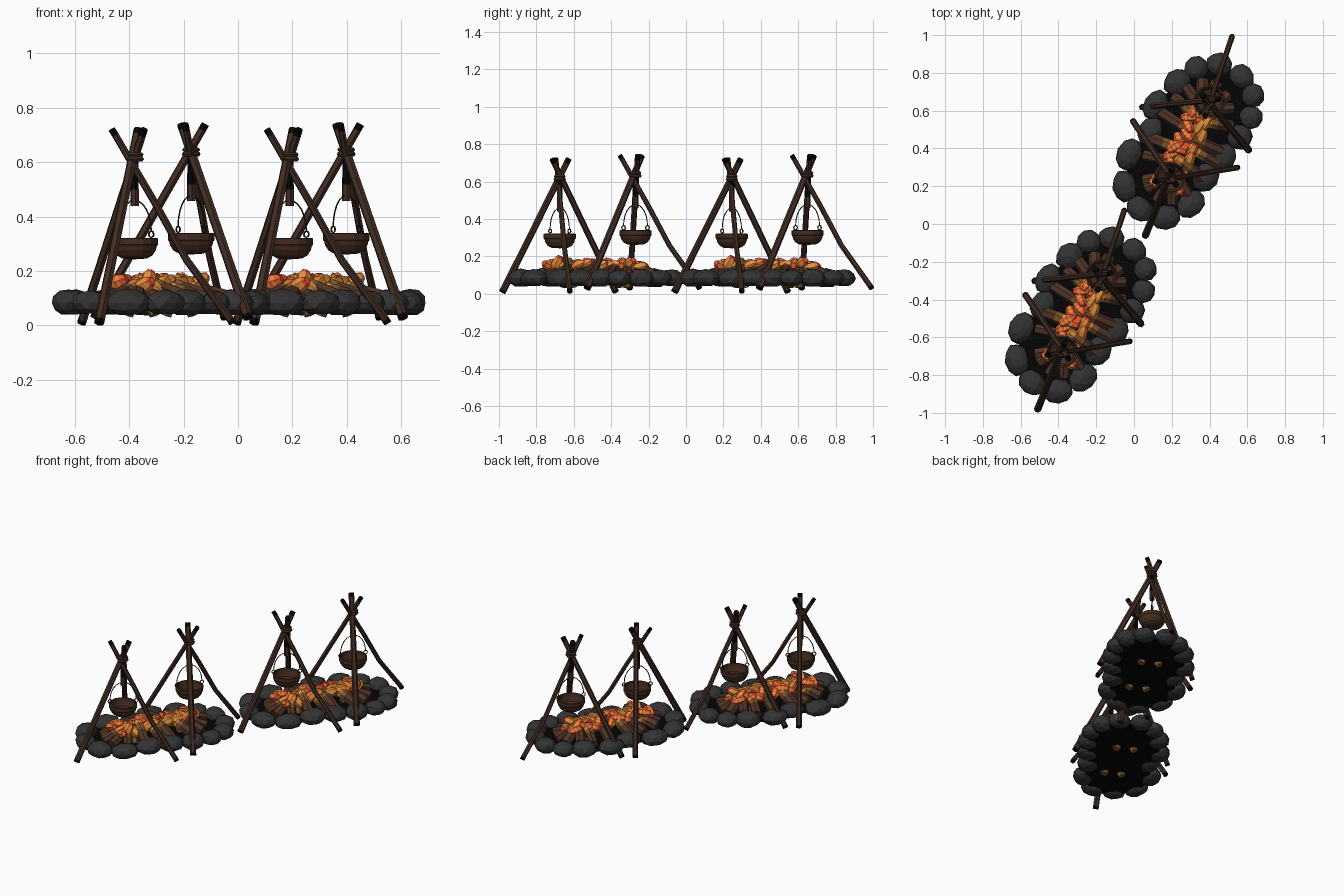
import bpy, bmesh, math, random
from mathutils import Vector, Matrix

if "Cube" in bpy.data.objects:
    bpy.data.objects.remove(bpy.data.objects["Cube"])

random.seed(4)
OFFSET = Vector((-0.57, -0.92, 0))   # second campfire is a copy of the first


def mat(name, rgb):
    m = bpy.data.materials.new(name)
    m.diffuse_color = (*rgb, 1)
    m.use_nodes = True
    m.node_tree.nodes["Principled BSDF"].inputs["Base Color"].default_value = m.diffuse_color
    return m


STONE = mat("dark stone", (0.033, 0.033, 0.034))
WOOD = mat("dark wood", (0.052, 0.025, 0.016))
LOG = mat("log brown", (0.08, 0.034, 0.019))
CHAR = mat("charcoal", (0.0015, 0.0015, 0.0015))
IRON = mat("rusty iron", (0.058, 0.025, 0.014))
WIRE = mat("dark wire", (0.02, 0.012, 0.008))
TAN = mat("scorched wood", (0.2, 0.09, 0.025))
ORANGE = mat("glowing orange", (0.88, 0.3, 0.05))
RED = mat("ember red", (0.85, 0.1, 0.035))


def finish(name, bm, mats):
    """Make the object and its copy in the second campfire."""
    bmesh.ops.recalc_face_normals(bm, faces=bm.faces)
    me = bpy.data.meshes.new(name)
    bm.to_mesh(me)
    bm.free()
    for m in mats:
        me.materials.append(m)
    for i in range(2):
        ob = bpy.data.objects.new(f"{name}_{i + 1}", me)
        ob.location = OFFSET * i
        bpy.context.collection.objects.link(ob)


def tube(bm, pts, radii, sides=6, rule=lambda seg, side: 0, closed=False):
    """Sweep a polygon along points; rule gives the material of each face."""
    pts = [Vector(p) for p in pts]
    n = len(pts)
    rings = []
    for i, p in enumerate(pts):
        if closed:
            t = pts[(i + 1) % n] - pts[i - 1]
        else:
            t = pts[min(i + 1, n - 1)] - pts[max(i - 1, 0)]
        t.normalize()
        ref = Vector((0.31, 0.95, 0)) if abs(t.z) > 0.6 else Vector((0, 0, 1))
        u = t.cross(ref).normalized()
        v = t.cross(u)
        r = radii[i] if isinstance(radii, (list, tuple)) else radii
        rings.append([bm.verts.new(p + r * (math.cos(a) * u + math.sin(a) * v))
                      for a in (2 * math.pi * k / sides for k in range(sides))])
    for i in range(n if closed else n - 1):
        a, b = rings[i], rings[(i + 1) % n]
        for k in range(sides):
            f = bm.faces.new((a[k], a[(k + 1) % sides], b[(k + 1) % sides], b[k]))
            f.material_index = rule(i, k)
    if not closed:
        bm.faces.new(rings[0]).material_index = rule(0, 0)
        bm.faces.new(rings[-1]).material_index = rule(n - 2, 0)


def circle(c, r, n):
    return [Vector(c) + Vector((r * math.cos(2 * math.pi * k / n),
                                r * math.sin(2 * math.pi * k / n), 0)) for k in range(n)]


# ring of stones
RING = [(.33, .825), (.45, .845), (.57, .78), (.63, .68), (.62, .565), (.56, .46),
        (.47, .355), (.38, .25), (.30, .105), (.165, .035), (.03, .08), (-.05, .20),
        (-.025, .37), (.085, .49), (.115, .63), (.23, .75)]
bm = bmesh.new()
for i, (x, y) in enumerate(RING):
    px, py = RING[i - 1]
    qx, qy = RING[(i + 1) % len(RING)]
    ang = math.atan2(qy - py, qx - px)
    half = (math.dist((x, y), (px, py)) + math.dist((x, y), (qx, qy))) / 4
    size = Vector((half * 1.08, random.uniform(.06, .07), random.uniform(.046, .054)))
    vs = bmesh.ops.create_icosphere(bm, subdivisions=2, radius=1)["verts"]
    for v in vs:
        v.co *= random.uniform(0.96, 1.05)
        v.co.z = max(v.co.z, -0.85)
    bmesh.ops.transform(bm, verts=vs, matrix=Matrix.Translation((x, y, .083))
                        @ Matrix.Rotation(ang, 4, 'Z') @ Matrix.Diagonal(size).to_4x4())
finish("ring_stones", bm, [STONE])

# ash bed inside the stones
bm = bmesh.new()
bed = bm.faces.new([bm.verts.new((x, y, .056)) for x, y in RING])
up = bmesh.ops.extrude_face_region(bm, geom=[bed])["geom"]
bmesh.ops.translate(bm, vec=(0, 0, .015), verts=[v for v in up if isinstance(v, bmesh.types.BMVert)])
finish("ash_bed", bm, [CHAR])

# logs leaning on the spine of the fire, glowing at their inner ends
C = Vector((0.285, 0.435, 0))
L = Vector((math.cos(math.radians(64)), math.sin(math.radians(64)), 0))
S = Vector((-L.y, L.x, 0))
bm = bmesh.new()
for i in range(18):
    a = 2 * math.pi * (i + random.uniform(-.25, .25)) / 18
    out = C + L * .35 * math.cos(a) + S * .205 * math.sin(a)
    inn = C + L * .24 * math.cos(a) - S * .02 * math.sin(a)
    out.z = random.uniform(.085, .10)
    inn.z = random.uniform(.135, .175)
    if abs(math.cos(a)) > .85:
        inn = C + L * .19 * math.cos(a) + Vector((0, 0, inn.z))
    r = random.uniform(.029, .036)
    zones = (0, 1, 2, 3) if i % 2 else (0, 0, 1, 2)
    tube(bm, [out.lerp(inn, t) for t in (0, .42, .58, .85, 1)], [r, r, r * .95, r * .9, r * .75], 7,
         lambda s, k, z=zones: z[s])
# steep tent logs stuck down through the bed
for s in (-1, 1):
    for w in (-1, 1):
        p = C + L * (.16 * s) + S * (.06 * w)
        tube(bm, [p + Vector((0, 0, .04)), p - S * (.04 * w) + Vector((0, 0, .13)),
                  p - S * (.07 * w) + Vector((0, 0, .185))], [.026, .026, .021], 6,
             lambda seg, k: 1 + seg)
finish("fire_logs", bm, [LOG, TAN, ORANGE, RED])

# glowing embers heaped along the spine, banded orange and red
bm = bmesh.new()
for i in range(26):
    t = -1 + 2 * i / 25
    p = (C + L * .27 * t + S * (random.uniform(.015, .06) * (-1) ** i)
         + Vector((0, 0, random.uniform(.135, .165))))
    d = Vector((random.uniform(-1, 1), random.uniform(-1, 1), random.uniform(-.3, .6))).normalized() * .044
    tube(bm, [p + d * (k / 4 - 1) for k in range(9)],
         [.016, .022, .026, .028, .028, .028, .026, .022, .016], 6,
         lambda s, k, j=i: 1 if s % 2 == 0 and j % 2 == 0 or s == 7 else 0)
finish("embers", bm, [ORANGE, RED])


# tripod with a hanging cauldron
def tripod(name, cx, cy, lift, turn, handle):
    # three crossed poles with charred ends: angle, run, radius, bend, crossing height
    for n, (deg, run, r, bend, cross) in enumerate(
            [(9.5, .37, .014, .025, .585), (124, .363, .016, 0, .63), (248, .338, .018, 0, .63)]):
        a = math.radians(deg + turn)
        d = Vector((math.cos(a), math.sin(a), 0))
        side = Vector((d.y, -d.x, 0)) * .006
        base = Vector((cx, cy, 0)) + side
        pts = []
        for z in (.008, .022, .24, .45, .70, .722):
            k = 1 - z / cross
            pull = bend * (1 if z == .24 else .4 if z == .45 else 0)
            pts.append(base + d * (run * k - pull) + Vector((0, 0, z + lift)))
        bm = bmesh.new()
        tube(bm, pts, [r * 1.08, r * 1.08, r, r, r * .95, r * .95], 6,
             lambda s, k: 1 if s in (0, 4) else 0)
        finish(f"{name}_pole_{n + 1}", bm, [WOOD, CHAR])

    # rope lashing at the crossing
    bm = bmesh.new()
    for z, r in ((.612, .026), (.628, .024)):
        tube(bm, circle((cx, cy, z + lift), r, 10), .009, 5, closed=True)
    finish(f"{name}_lashing", bm, [WOOD])

    # wooden hanger
    bm = bmesh.new()
    tube(bm, [(cx, cy, z + lift) for z in (.44, .50, .62)], [.016, .016, .014], 6,
         lambda s, k: s)
    finish(f"{name}_hanger", bm, [WOOD, CHAR])

    # open cauldron turned from a profile, outside then inside
    prof = [(.001, .243), (.045, .246), (.066, .258), (.078, .277), (.081, .29), (.086, .297),
            (.086, .32), (.077, .322), (.074, .30), (.064, .27), (.04, .257), (.001, .254)]
    bm = bmesh.new()
    vs = [bm.verts.new((r, 0, z)) for r, z in prof]
    es = [bm.edges.new(e) for e in zip(vs, vs[1:])]
    bmesh.ops.spin(bm, geom=vs + es, cent=(0, 0, 0), axis=(0, 0, 1), angle=2 * math.pi,
                   steps=16, use_duplicate=False)
    bmesh.ops.remove_doubles(bm, verts=bm.verts, dist=.0005)
    bmesh.ops.translate(bm, vec=(cx, cy, lift), verts=bm.verts)
    finish(f"{name}_cauldron", bm, [IRON])

    # wire bow and its two rings
    h = math.radians(handle)
    d = Vector((math.cos(h), math.sin(h), 0))
    o = Vector((cx, cy, lift))
    bm = bmesh.new()
    bow = [o + d * .08 * math.cos(math.pi * k / 12)
           + Vector((0, 0, .345 + .115 * math.sin(math.pi * k / 12))) for k in range(13)]
    tube(bm, bow, .0028, 5)
    for s in (-1, 1):
        ring = [o + d * (s * .08 + .012 * math.cos(k * math.pi / 4))
                + Vector((0, 0, .335 + .012 * math.sin(k * math.pi / 4))) for k in range(8)]
        tube(bm, ring, .0035, 4, closed=True)
    finish(f"{name}_handle", bm, [WIRE])


tripod("front_tripod", .19, .245, 0, 0, 40)
tripod("rear_tripod", .398, .65, .018, 62, 53)
